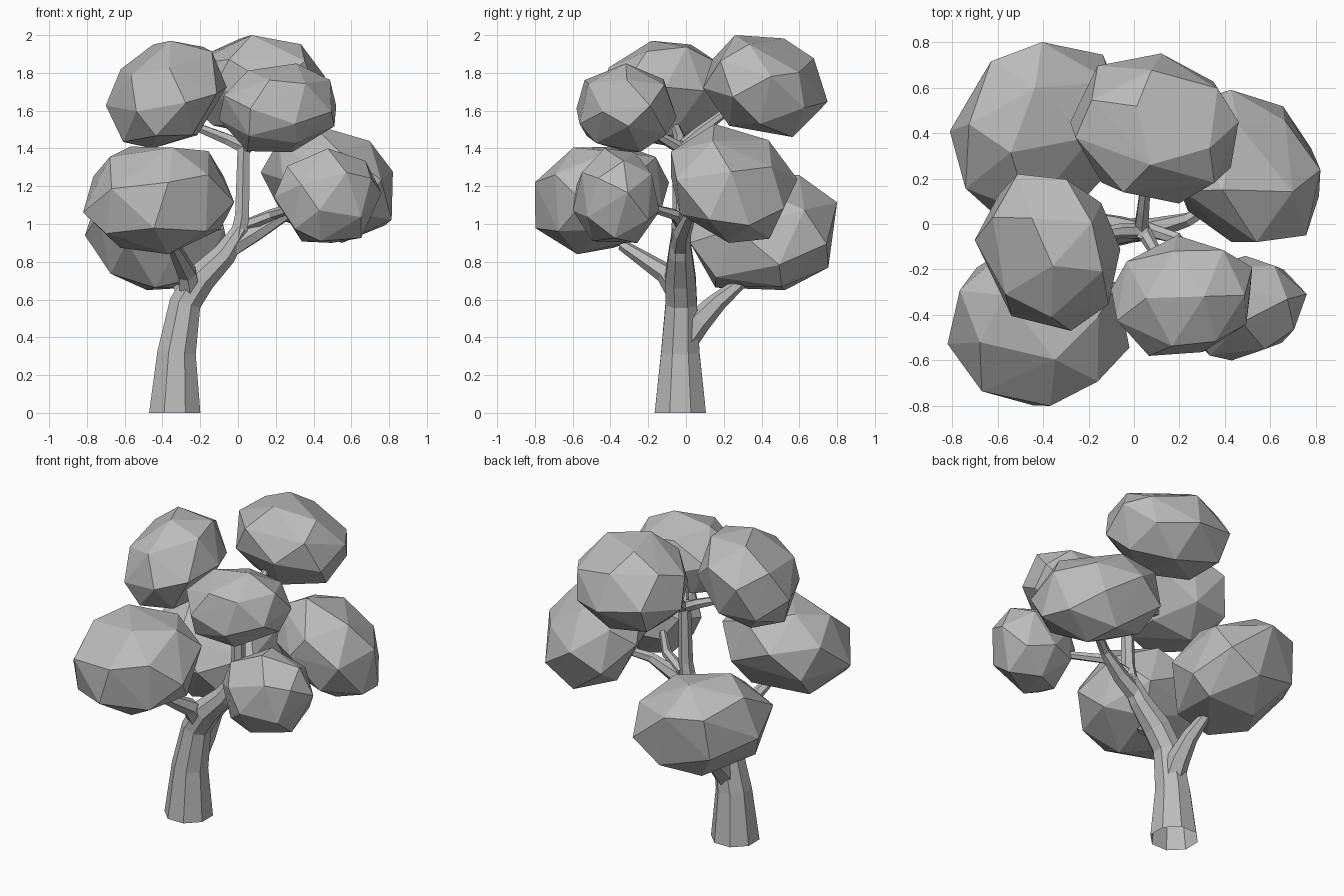
import bpy
import bmesh
import math
import random
from mathutils import Vector, Euler

if "Cube" in bpy.data.objects:
    bpy.data.objects.remove(bpy.data.objects["Cube"], do_unlink=True)

# One plain grey for the whole tree
GREY = (0.5, 0.5, 0.5, 1.0)
grey = bpy.data.materials.new("plain_grey")
grey.use_nodes = True
grey.diffuse_color = GREY
grey.node_tree.nodes["Principled BSDF"].inputs["Base Color"].default_value = GREY


def finish(name, bm):
    """Turn a bmesh into a flat-shaded object."""
    bmesh.ops.recalc_face_normals(bm, faces=bm.faces)
    mesh = bpy.data.meshes.new(name)
    bm.to_mesh(mesh)
    bm.free()
    mesh.materials.append(grey)
    obj = bpy.data.objects.new(name, mesh)
    bpy.context.collection.objects.link(obj)
    return obj


def foliage(name, low, high, lean, seed, count=22):
    """Faceted clump: hull of scattered points, leaned (xy, xz, yz) and fitted to two corners."""
    rng = random.Random(seed)
    turn = Euler([rng.uniform(0, math.tau) for _ in range(3)]).to_matrix()
    golden = math.pi * (3 - math.sqrt(5))
    xy, xz, yz = lean
    keep_y = math.sqrt(1 - xy * xy)
    mix = (yz - xy * xz) / keep_y
    keep_z = math.sqrt(1 - xz * xz - mix * mix)
    points = []
    for i in range(count):
        z = 1 - (2 * i + 1) / count
        r = math.sqrt(1 - z * z)
        p = Vector((r * math.cos(golden * i), r * math.sin(golden * i), z))
        p += Vector([rng.uniform(-0.1, 0.1) for _ in range(3)])
        p = turn @ p.normalized()
        points.append((p.x, xy * p.x + keep_y * p.y, xz * p.x + mix * p.y + keep_z * p.z))
    spans = [(min(p[a] for p in points), max(p[a] for p in points)) for a in range(3)]
    bm = bmesh.new()
    for p in points:
        bm.verts.new([low[a] + (p[a] - s) / (e - s) * (high[a] - low[a])
                      for a, (s, e) in enumerate(spans)])
    bmesh.ops.convex_hull(bm, input=list(bm.verts))
    return finish(name, bm)


def limb(name, path, sides=6, flat_base=False):
    """Tapered faceted tube through (x, y, z, radius) stations."""
    bm = bmesh.new()
    centres = [Vector(p[:3]) for p in path]
    rings = []
    for i, station in enumerate(path):
        ahead = centres[min(i + 1, len(path) - 1)]
        behind = centres[max(i - 1, 0)]
        aim = Vector((0, 0, 1)).rotation_difference(ahead - behind)
        ring = []
        for k in range(sides):
            a = math.tau * (k + 0.5) / sides
            offset = Vector((math.cos(a), math.sin(a), 0)) * station[3]
            if not (flat_base and i == 0):
                offset = aim @ offset
            ring.append(bm.verts.new(centres[i] + offset))
        rings.append(ring)
    for a, b in zip(rings, rings[1:]):
        for k in range(sides):
            n = (k + 1) % sides
            bm.faces.new((a[k], a[n], b[n], b[k]))
    bm.faces.new(rings[-1])
    if not flat_base:
        bm.faces.new(rings[0][::-1])
    return finish(name, bm)


# Trunk, leaning over into the main bough
limb("trunk", [(-0.335, -0.03, 0, 0.147), (-0.325, -0.03, 0.32, 0.11),
               (-0.28, -0.025, 0.58, 0.09), (-0.2, -0.03, 0.71, 0.088),
               (-0.07, -0.03, 0.84, 0.068), (0.02, -0.03, 0.98, 0.045)],
     sides=8, flat_base=True)

# Boughs and twigs reaching into the clumps
limb("upper_stem", [(0.0, -0.03, 0.92, 0.05), (0.022, -0.03, 1.05, 0.043),
                    (0.03, -0.03, 1.44, 0.036)])
limb("back_right_bough", [(-0.3, 0.0, 0.4, 0.075), (-0.29, 0.07, 0.49, 0.068),
                          (-0.29, 0.17, 0.59, 0.05), (-0.32, 0.34, 0.73, 0.025)])
limb("front_right_bough", [(-0.25, -0.03, 0.62, 0.065), (-0.27, -0.11, 0.74, 0.055),
                           (-0.35, -0.34, 0.89, 0.03)])
limb("left_bough", [(-0.03, -0.03, 0.88, 0.055), (0.09, -0.02, 0.95, 0.048),
                    (0.24, 0.02, 1.04, 0.032), (0.4, 0.12, 1.1, 0.025)])
limb("front_left_twig", [(0.04, -0.02, 0.99, 0.035), (0.18, -0.06, 1.05, 0.03),
                         (0.34, -0.24, 1.1, 0.022)])
limb("upper_right_twig", [(0.04, -0.03, 1.4, 0.035), (-0.06, -0.03, 1.45, 0.032),
                          (-0.26, -0.06, 1.53, 0.022)])
limb("upper_back_twig", [(0.03, -0.04, 1.39, 0.035), (0.04, 0.06, 1.48, 0.03),
                         (0.06, 0.26, 1.63, 0.02)])
limb("upper_front_twig", [(0.03, -0.01, 1.39, 0.035), (0.07, -0.08, 1.43, 0.03),
                          (0.14, -0.2, 1.5, 0.02)])

# Foliage clumps
foliage("foliage_upper_right", (-0.7, -0.47, 1.4), (-0.06, 0.22, 1.97), (-0.12, 0.2, 0.1), 1)
foliage("foliage_upper_back", (-0.28, 0.09, 1.46), (0.46, 0.75, 2.0), (-0.1, 0, -0.16), 2)
foliage("foliage_upper_front", (-0.1, -0.58, 1.38), (0.52, -0.05, 1.85), (0.1, 0.08, 0), 3)
foliage("foliage_left", (0.12, -0.08, 0.9), (0.82, 0.59, 1.53), (-0.22, -0.2, -0.15), 4)
foliage("foliage_front_left", (0.19, -0.6, 0.9), (0.76, -0.14, 1.4), (0.1, 0, 0), 5)
foliage("foliage_front_right", (-0.82, -0.8, 0.84), (-0.02, -0.09, 1.41), (0, 0.05, 0.12), 6)
foliage("foliage_back_right", (-0.81, 0.02, 0.65), (-0.04, 0.8, 1.26), (0.1, -0.15, 0.1), 7)
